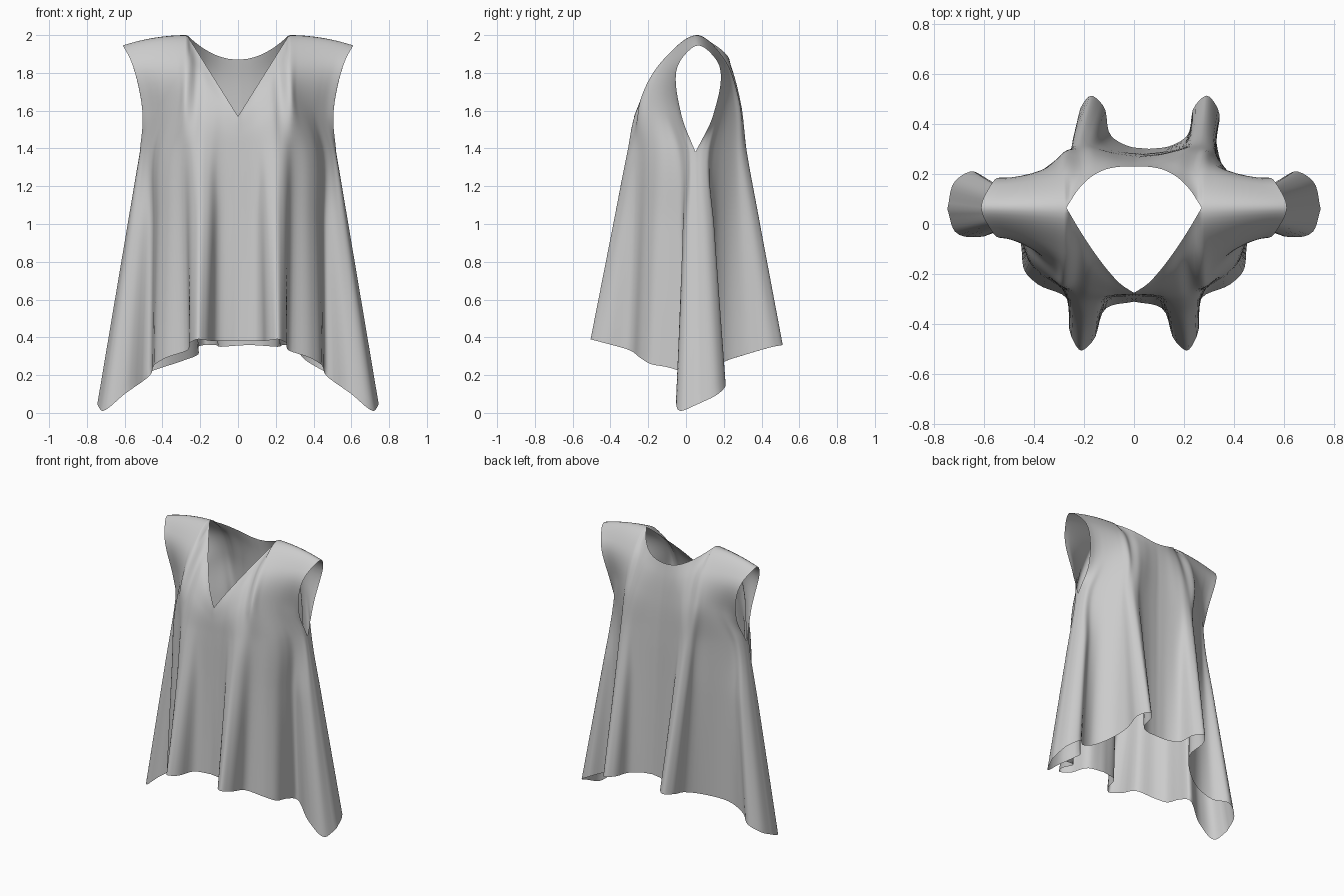
import bpy, bmesh
from mathutils import Vector as V

if "Cube" in bpy.data.objects:
    bpy.data.objects.remove(bpy.data.objects["Cube"])

NECK = 7          # control column at the neck point of the shoulder
NX, NZ = 5, 8     # samples per span, across and up


def spline(P, n):
    """Chord-length Hermite curve through the points, n samples per span."""
    d = [max((b - a).length, 1e-4) for a, b in zip(P, P[1:])]
    s = [(b - a) / h for a, b, h in zip(P, P[1:], d)]
    T = [s[0]] + [(s[i] * d[i + 1] + s[i + 1] * d[i]) / (d[i] + d[i + 1])
                  for i in range(len(s) - 1)] + [s[-1]]
    out = []
    for i, h in enumerate(d):
        for k in range(n):
            t = k / n
            out.append(P[i] * (2*t**3 - 3*t*t + 1) + T[i] * h * (t**3 - 2*t*t + t)
                       + P[i+1] * (3*t*t - 2*t**3) + T[i+1] * h * (t**3 - t*t))
    return out + [P[-1].copy()]


# Right half control points, from side seam to centre
front_hem = [(.745, .06, .045), (.715, -.03, .01), (.6, -.05, .1), (.465, .01, .2),
             (.45, -.09, .24), (.435, -.19, .26), (.385, -.24, .29), (.27, -.295, .33),
             (.25, -.45, .375), (.21, -.505, .39), (.17, -.475, .385), (.11, -.335, .38), (0, -.31, .38)]
front_chest = [(.52, .05), (.515, .02), (.495, 0), (.455, -.035), (.435, -.085), (.41, -.14), (.365, -.195),
               (.29, -.25), (.24, -.295), (.2, -.31), (.15, -.305), (.1, -.29), (0, -.285)]
back_hem = [(.745, .06, .045), (.715, .17, .1), (.64, .21, .15), (.555, .14, .18),
            (.46, .125, .22), (.37, .2, .27), (.33, .32, .31), (.335, .46, .35),
            (.29, .512, .36), (.245, .475, .36), (.21, .35, .35), (.14, .31, .355), (.06, .30, .36)]
back_chest = [(.52, .05), (.515, .09), (.5, .12), (.46, .135), (.42, .165), (.37, .215), (.33, .265),
              (.31, .3), (.28, .32), (.24, .32), (.2, .305), (.12, .285), (.03, .275)]


def panel_rows(hem, chest, front):
    """Control rows from the hem up to the shoulder and neckline."""
    hem = [V(p) for p in hem]
    chest = [V((x, y, 1.38)) for x, y in chest]
    mid, pre, top = [], [], []
    for i, c in enumerate(chest):
        if i <= NECK:                       # shoulder columns
            t = i / NECK
            u = t**1.35
            y0, y1, y2, y3 = (-.025, -.24, -.03, -.12) if front else (.145, .28, .163, .205)
            mid.append(V((.505 - .225*t, y0 + (y1 - y0)*u, 1.58 + .08*t)))
            pre.append(V((.567 - .294*t, y2 + (y3 - y2)*u, 1.865 + .005*t)))
            top.append(V((.61 - .34*t, .065, 1.945 + .055*(1 - (1 - t)**2))))
        else:                               # neckline columns
            r = (12 - i) / (12 - NECK)
            p = V((.27*r, -.275 + .34*r**1.4, 1.57 + .43*r)) if front else \
                V((.27*r, .23 - .165*r**3, 1.87 + .13*r*r))
            top.append(p)
            for row, a, b in ((mid, .5, .25), (pre, .8, .6)):
                q = c.lerp(p, a)
                q.y = c.y + (p.y - c.y)*b
                row.append(q)
    rows = [hem, hem, hem, chest, mid, pre, top]
    for k in (1, 2):
        rows[k] = [h.lerp(c, k / 3) for h, c in zip(hem, chest)]
    # split the top edge at the neck point so it stays a corner
    fine = [spline(r, NX) for r in rows[:-1]]
    fine.append(spline(top[:NECK + 1], NX) + spline(top[NECK:], NX)[1:])
    return fine


def shifted(points, shift):
    """Left back half in positive x, its fold moved towards the centre."""
    return [(p[0] - shift*min(1, max(0, (i - 4) / 2)),) + tuple(p[1:])
            for i, p in enumerate(points)]


def flip_x(rows):
    return [[V((-p.x, p.y, p.z)) for p in r] for r in rows]


def half_garment(bm, F, B):
    """Column curves over the shoulder, then front and back sheets."""
    fr, bk = [], []
    for i in range(len(F[0])):
        f, b = [r[i] for r in F], [r[i] for r in B]
        if i <= NECK * NX:
            loop = f + b[::-1][1:]
            s = spline(loop, NZ)
            if i < 2*NX:                    # close side seam below armhole
                cut = spline(loop[:4], NZ)[:-1] + spline(loop[3:-3], NZ)[:-1] + spline(loop[-4:], NZ)
                s = [p.lerp(q, i / (2*NX)) for p, q in zip(cut, s)]
            m = len(s) // 2
            cf, cb = s[:m + 1], s[m:][::-1]
        else:
            cf, cb = spline(f, NZ), spline(b, NZ)
        fr.append(cf)
        bk.append(cb)
    for cols in (fr, bk):
        g = [[bm.verts.new(p) for p in c] for c in cols]
        for a, b in zip(g, g[1:]):
            for k in range(len(a) - 1):
                bm.faces.new((a[k], a[k+1], b[k+1], b[k]))


bm = bmesh.new()
front = panel_rows(front_hem, front_chest, True)
back_r = panel_rows(back_hem, back_chest, False)
back_l = panel_rows(shifted(back_hem, .12), shifted(back_chest, .06), False)
half_garment(bm, front, back_r)
half_garment(bm, flip_x(front), flip_x(back_l))
bmesh.ops.remove_doubles(bm, verts=bm.verts, dist=.0005)
bmesh.ops.recalc_face_normals(bm, faces=bm.faces)

mesh = bpy.data.meshes.new("sleeveless_top")
bm.to_mesh(mesh)
bm.free()
top = bpy.data.objects.new("sleeveless_top", mesh)
bpy.context.collection.objects.link(top)
for p in mesh.polygons:
    p.use_smooth = True
